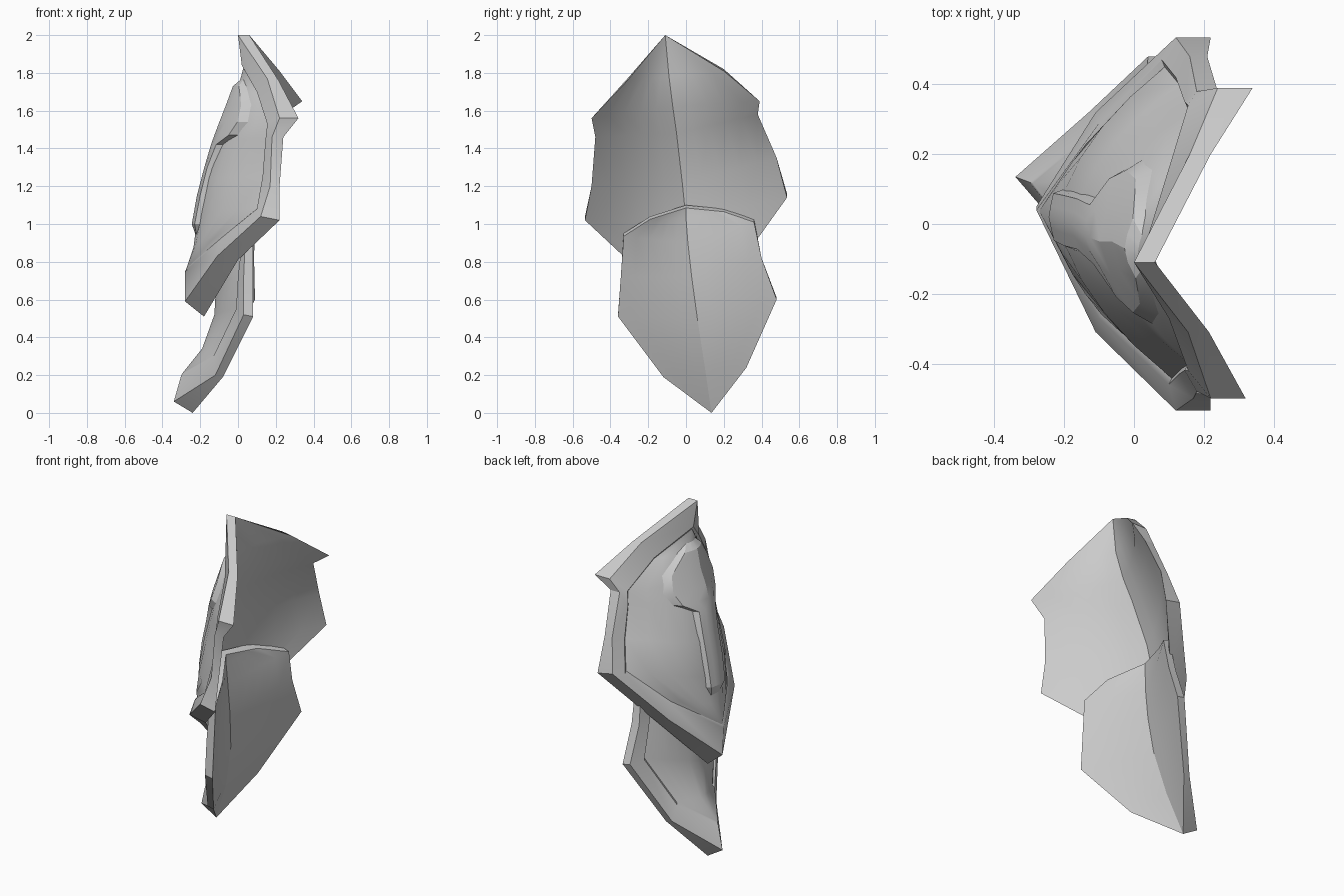
import bpy, bmesh, math
from mathutils import Vector as V
from mathutils.bvhtree import BVHTree

if "Cube" in bpy.data.objects:
    bpy.data.objects.remove(bpy.data.objects["Cube"])

grey = bpy.data.materials.new("armour grey")
grey.diffuse_color = (0.6, 0.6, 0.6, 1)
grey.use_nodes = True
grey.node_tree.nodes["Principled BSDF"].inputs["Base Color"].default_value = grey.diffuse_color


def finish(name, bm, angle=30):
    bmesh.ops.remove_doubles(bm, verts=bm.verts, dist=0.0005)
    bmesh.ops.recalc_face_normals(bm, faces=bm.faces)
    me = bpy.data.meshes.new(name)
    bm.to_mesh(me)
    bm.free()
    me.materials.append(grey)
    ob = bpy.data.objects.new(name, me)
    bpy.context.collection.objects.link(ob)
    bpy.ops.object.select_all(action='DESELECT')
    ob.select_set(True)
    bpy.context.view_layer.objects.active = ob
    bpy.ops.object.shade_smooth_by_angle(angle=math.radians(angle))
    return ob


def face(bm, pts):
    bm.faces.new([bm.verts.new(p) for p in pts])


def loop(top, front, back, tip):
    return [V(p) for p in [top, *front, tip, *reversed(back)]]


def strip(bm, a, b):
    n = len(a)
    for i in range(n):
        j = (i + 1) % n
        face(bm, [a[i], a[j], b[j], b[i]])


def skin(bm, ring, ridge, bow):
    """Bowed surface from a closed ring to its centre ridge."""
    m, n = len(ridge), 5
    top, tip = ring[0], ring[m + 1]
    for side in (ring[1:m + 1], ring[:m + 1:-1]):
        rows = []
        for e, r in zip(side, ridge):
            r = V(r)
            row = []
            for k in range(n + 1):
                t = k / n
                p = e.lerp(r, t)
                p.x -= bow * max(e.x - r.x, 0) * 4 * t * (1 - t)
                row.append(p)
            rows.append(row)
        for k in range(n):
            face(bm, [top, rows[0][k], rows[0][k + 1]])
            face(bm, [tip, rows[-1][k + 1], rows[-1][k]])
            for a, b in zip(rows, rows[1:]):
                face(bm, [a[k], b[k], b[k + 1], a[k + 1]])


def plate(name, inner, offsets, rim, ridge_in, ridge_out, bow_in, bow_out, step):
    """Hollow shell: inside, edge wall, raised rim, stepped centre panel."""
    bm = bmesh.new()
    offs = [offsets[min(i, len(inner) - i)] for i in range(len(inner))]
    outer = [p + V((dx, 0, dz)) for p, (dx, dz) in zip(inner, offs)]
    c = sum(rim, V()) / len(rim)
    panel = [V((p.x + step, p.y + (c.y - p.y) * .04, p.z + (c.z - p.z) * .03)) for p in rim]
    skin(bm, inner, ridge_in, bow_in)
    strip(bm, inner, outer)
    strip(bm, outer, rim)
    strip(bm, rim, panel)
    skin(bm, panel, ridge_out, bow_out)
    return finish(name, bm)


# Upper plate
upper = plate(
    "upper_plate",
    loop((.06, -.11, 2),
         [(.215, -.31, 1.76), (.32, -.5, 1.56), (.24, -.48, 1.46), (.22, -.5, 1.2),
          (.22, -.535, 1.02), (0, -.31, .81)],
         [(.22, .2, 1.81), (.34, .39, 1.65), (.24, .38, 1.58), (.21, .48, 1.35),
          (.22, .535, 1.14), (0, .32, .84)],
         (-.18, .05, .51)),
    [(-.06, 0), (-.06, .01), (-.1, 0), (-.06, 0), (-.05, 0), (-.1, .02), (-.11, .02), (-.1, .08)],
    loop((.02, -.1, 1.84),
         [(.1, -.27, 1.7), (.155, -.42, 1.53), (.145, -.42, 1.44), (.13, -.43, 1.25),
          (.1, -.46, 1.08), (-.1, -.27, .91)],
         [(.1, .16, 1.73), (.155, .34, 1.58), (.145, .35, 1.5), (.12, .42, 1.32),
          (.08, .47, 1.15), (-.1, .29, .94)],
         (-.28, .04, .75)),
    [(.055, -.09, 1.78), (.02, -.07, 1.62), (-.03, -.05, 1.48), (-.11, -.02, 1.22),
     (-.14, 0, 1.02), (-.16, .03, .79)],
    [(0, -.07, 1.72), (-.055, -.05, 1.58), (-.095, -.03, 1.48), (-.175, 0, 1.24),
     (-.215, .02, 1.04), (-.235, .03, .88)],
    .13, .2, .008)

# Lower plate, tucked inside the upper one
plate("lower_plate",
      loop((-.08, 0, 1.085),
           [(.03, -.19, 1.025), (.08, -.33, .935), (.08, -.345, .72), (.08, -.36, .51), (-.08, -.12, .19)],
           [(-.01, .2, 1.065), (.09, .36, 1.01), (.085, .4, .82), (.09, .48, .6), (-.09, .32, .24)],
           (-.24, .135, 0)),
      [(-.03, .015), (-.045, .015), (-.04, .015), (-.05, 0), (-.05, .01), (-.04, .01), (-.1, .06)],
      loop((-.12, 0, 1.03),
           [(-.05, -.15, .99), (.02, -.28, .9), (0, -.29, .72), (-.01, -.29, .55), (-.13, -.09, .3)],
           [(-.06, .16, 1.01), (.02, .3, .95), (.01, .34, .8), (0, .4, .62), (-.13, .27, .33)],
           (-.3, .12, .2)),
      [(-.08, 0, 1.03), (-.075, .01, .9), (-.075, .03, .72), (-.09, .06, .5), (-.15, .1, .24)],
      [(-.115, 0, .98), (-.115, .01, .88), (-.115, .03, .7), (-.125, .06, .52), (-.19, .09, .34)],
      .05, .15, .01)

# Raised crest laid onto the upper panel: broad head and narrow stem
# each row: height, centre y, half width
tree = BVHTree.FromPolygons([v.co for v in upper.data.vertices],
                            [p.vertices for p in upper.data.polygons])


def on_panel(y, z, lift):
    hit = tree.ray_cast(V((-2, y, z)), V((1, 0, 0)))[0]
    return V((hit.x - lift, y, z))


rows = [(1.765, -.08, .05), (1.73, -.07, .1), (1.63, -.05, .21), (1.54, -.05, .24), (1.47, -.04, .2),
        (1.42, -.03, .1), (1.3, 0, .085), (1.15, .01, .085), (1.0, .02, .08), (.94, .03, .04)]
bm = bmesh.new()
secs = []
for i, (z, y, w) in enumerate(rows):
    lift = -.003 if i in (0, len(rows) - 1) else .03 if i < 6 else .025
    secs.append([on_panel(y + w * s, z, -.003 if abs(s) == 1 else lift)
                 for s in (-1, -.85, -.4, 0, .4, .85, 1)])
for a, b in zip(secs, secs[1:]):
    for k in range(6):
        face(bm, [a[k], a[k + 1], b[k + 1], b[k]])
finish("raised_crest", bm, 24)
